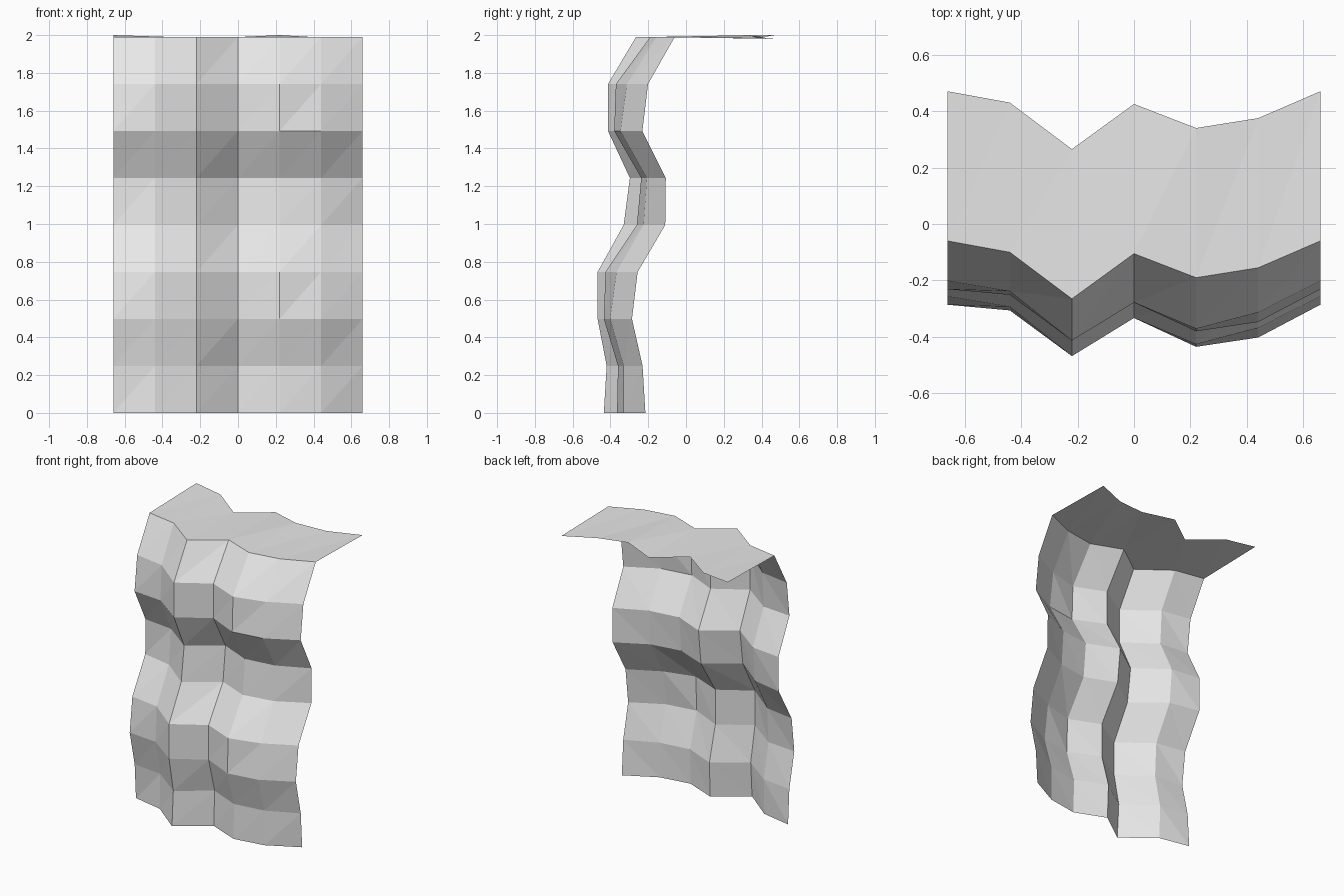
import bpy
import bmesh

default_cube = bpy.data.objects.get("Cube")
if default_cube:
    bpy.data.objects.remove(default_cube, do_unlink=True)

COLUMN_GAP = 0.22
ROW_GAP = 0.2487

# Pleat depth of each column behind the deepest crease, for each kind of row
PLEATS = {
    "loose": (.22, .175, 0, .16, .07, .105, .22),
    "snug": (.19, .165, 0, .155, .06, .09, .19),
    "bulge_low": (.182, .162, 0, .135, .033, .066, .182),
    "bulge_high": (.212, .175, 0, .135, .042, .1, .212),
    "hem": (.205, .165, 0, .16, .075, .11, .205),
}

# Hanging rows from floor to top: pleat kind and depth of the deepest crease
ROWS = [
    ("loose", -.435), ("snug", -.42),
    ("bulge_low", -.468), ("bulge_high", -.468),
    ("loose", -.33), ("snug", -.297),
    ("bulge_low", -.413), ("bulge_high", -.413),
    ("hem", -.265),
]

# Slightly uneven height of the rear edge of the top flap
REAR_HEIGHTS = (2, 1.993, 1.985, 1.985, 2, 1.987, 1.98)


def add_row(bm, kind, crease, heights):
    """One line of vertices across the sheet."""
    return [
        bm.verts.new(((i - 3) * COLUMN_GAP, crease + depth, z))
        for i, (depth, z) in enumerate(zip(PLEATS[kind], heights))
    ]


def bridge(bm, low, high):
    """Fill the strip between two rows with pairs of flat triangles."""
    for i in range(len(low) - 1):
        bm.faces.new((low[i], low[i + 1], high[i + 1]))
        bm.faces.new((low[i], high[i + 1], high[i]))


def make_material(name, colour):
    mat = bpy.data.materials.new(name)
    mat.use_nodes = True
    mat.diffuse_color = colour
    mat.node_tree.nodes["Principled BSDF"].inputs["Base Color"].default_value = colour
    return mat


# Hanging sheet, then the flap folded back from its top edge
bm = bmesh.new()
lines = [
    add_row(bm, kind, crease, [level * ROW_GAP] * len(REAR_HEIGHTS))
    for level, (kind, crease) in enumerate(ROWS)
]
lines.append(add_row(bm, "hem", .265, REAR_HEIGHTS))
for low, high in zip(lines, lines[1:]):
    bridge(bm, low, high)

mesh = bpy.data.meshes.new("draped_cloth")
bm.to_mesh(mesh)
bm.free()
mesh.materials.append(make_material("light_grey", (.8, .8, .8, 1)))

cloth = bpy.data.objects.new("draped_cloth", mesh)
bpy.context.scene.collection.objects.link(cloth)
